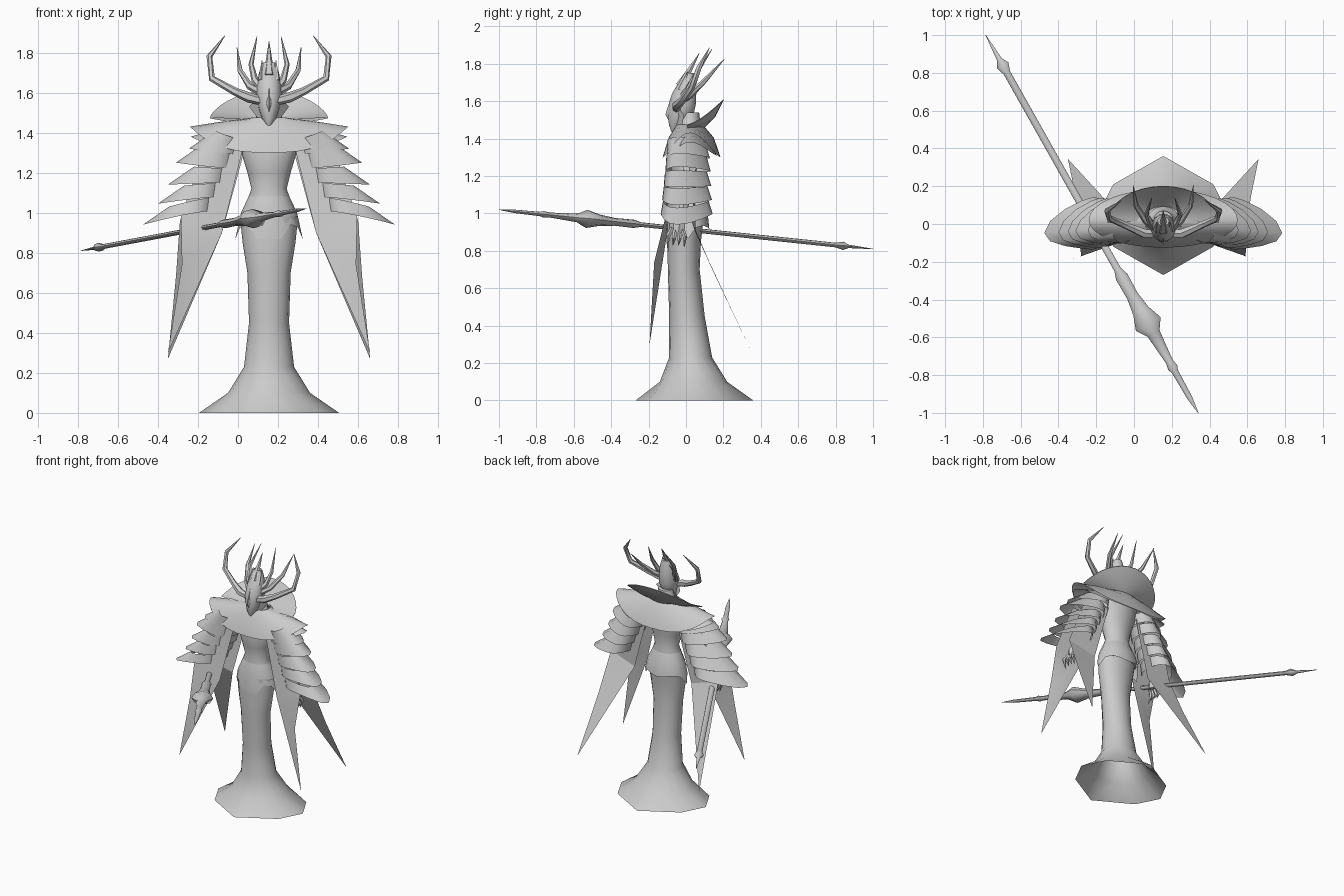
import bpy, bmesh, math
from mathutils import Vector

cube = bpy.data.objects.get("Cube")
if cube:
    bpy.data.objects.remove(cube)

stone = bpy.data.materials.new("stone_grey")
stone.use_nodes = True
GREY = (0.6, 0.6, 0.6, 1)
stone.diffuse_color = GREY
stone.node_tree.nodes["Principled BSDF"].inputs["Base Color"].default_value = GREY

CX = 0.155  # the figure stands off centre because of the spear


def make(name, verts, faces, angle=40):
    bm = bmesh.new()
    vs = [bm.verts.new(v) for v in verts]
    for f in faces:
        bm.faces.new([vs[i] for i in f])
    bmesh.ops.remove_doubles(bm, verts=bm.verts, dist=0.0005)
    bmesh.ops.recalc_face_normals(bm, faces=bm.faces)
    me = bpy.data.meshes.new(name)
    bm.to_mesh(me)
    bm.free()
    me.materials.append(stone)
    ob = bpy.data.objects.new(name, me)
    bpy.context.collection.objects.link(ob)
    bpy.ops.object.select_all(action='DESELECT')
    bpy.context.view_layer.objects.active = ob
    ob.select_set(True)
    bpy.ops.object.shade_smooth_by_angle(angle=math.radians(angle))


def loft(name, rings, closed=True, caps=False, angle=40):
    n = len(rings[0])
    verts = [p for r in rings for p in r]
    faces = [(k * n + i, k * n + (i + 1) % n, (k + 1) * n + (i + 1) % n, (k + 1) * n + i)
             for k in range(len(rings) - 1) for i in range(n if closed else n - 1)]
    if caps:
        faces += [tuple(range(n)), tuple(range(len(verts) - n, len(verts)))]
    make(name, verts, faces, angle)


def ring(z, rx, ry, cy=0.0, n=16):
    return [(CX + rx * math.sin(2 * math.pi * i / n), cy + ry * math.cos(2 * math.pi * i / n), z)
            for i in range(n)]


def tube(name, pts, radii, n=6, flat=1.0):
    """Tapered tube along a path; flat squashes it in its upright direction."""
    pts = [Vector(p) for p in pts]
    upright = abs((pts[-1] - pts[0]).normalized().z) > 0.7
    ref = Vector((0, 1, 0)) if upright else Vector((0, 0, 1))
    rings = []
    for i, p in enumerate(pts):
        d = (pts[min(i + 1, len(pts) - 1)] - pts[max(i - 1, 0)]).normalized()
        u = d.cross(ref).normalized()
        w = u.cross(d)
        r = max(radii[i], 0.0015)
        rings.append([p + u * r * math.cos(2 * math.pi * k / n) + w * r * flat * math.sin(2 * math.pi * k / n)
                      for k in range(n)])
    loft(name, rings, caps=True, angle=50)


# Skirt: open eight-cornered foot rising into a round column
corners = [Vector((CX + x, 0.045 + y, 0)) for x, y in
           ((0, .315), (.265, .165), (.35, 0), (.265, -.165), (0, -.315), (-.265, -.165), (-.35, 0), (-.265, .165))]
foot = []
for i in range(8):
    foot += [corners[i], (corners[i] + corners[(i + 1) % 8]) / 2]
skirt = [foot]
for z, rx, ry, cy in ((.1, .205, .18, .04), (.23, .125, .115, .025), (.45, .1, .095, .005),
                      (.7, .108, .085, -.012), (.85, .132, .09, -.01), (.98, .145, .095, 0)):
    skirt.append(ring(z, rx, ry, cy))
loft("skirt", skirt, angle=60)

# Torso and neck
loft("torso", [ring(*r) for r in (
    (.95, .148, .1, .005), (1.03, .12, .09, .005), (1.12, .088, .07, .005), (1.2, .108, .08, 0),
    (1.3, .138, .095, 0), (1.4, .15, .09, .02), (1.46, .07, .06, .02), (1.54, .05, .05, .02))], caps=True)

# Hip plates with a jagged hem
DROP = (-.01, .0, .01, .0, -.06, .0, .015, -.055, -.06)
hem = [(x + (x - CX) * (.08 if i in (4, 12) else 0), y, z + DROP[min(i, 16 - i)])
       for i, (x, y, z) in enumerate(ring(.925, .157, .113, .012))]
loft("hip_plates", [ring(1.08, .102, .08, .005), ring(1.0, .14, .106, .01), hem])


# Shoulder mantle: two overlapping layers, pointed at the sides
def mantle(name, zt, zs, zf, rx, front, back):
    top, mid, rim = [], [], []
    for i in range(32):
        a = 2 * math.pi * i / 32
        c, s = math.cos(a), math.sin(a)
        ry = back if s > 0 else front
        side = abs(c) ** 3
        top.append((CX + .085 * c, .02 + .07 * s, zt))
        mid.append((CX + .27 * c, .02 + ry * .78 * s, zt - .025 - .045 * (1 - side)))
        rim.append((CX + rx * c, .02 + ry * s, zf + (zs - zf) * side))
    loft(name, [top, mid, rim])


mantle("mantle_upper", 1.475, 1.43, 1.3, .395, .145, .165)
mantle("mantle_lower", 1.44, 1.38, 1.31, .39, .12, .145)

# Raised collar fanning behind the head, with a little thickness
upper = [[], [], []]
lower = [[], [], []]
for i in range(17):
    a = math.pi * i / 16
    c, s = math.cos(a), math.sin(a)
    for k, (x, y0, y, z, rise, thick) in enumerate((
            (.085, .02, .07, 1.465, .0, .01), (.19, .01, .135, 1.47, .06, .018), (.295, .005, .195, 1.475, .135, .004))):
        p = Vector((CX + x * c, y0 + y * s, z + rise * s ** 1.4))
        upper[k].append(p)
        lower[k].append(p + Vector((0, thick * .5 * s, -thick)))
loft("collar", upper + lower[::-1] + upper[:1], closed=False)


# Sleeve scales: almond sections drawn out to a point on the outside
def scale_ring(m, inner_x, out_x, zin, zout, ry, cy):
    pts = []
    for i in range(16):
        a = 2 * math.pi * i / 16
        c, s = math.cos(a), math.sin(a)
        mid = inner_x + .1
        x = mid + (.1 * c if c < 0 else (out_x - mid) * c ** 1.6)
        f = max(0, (x - inner_x) / (out_x - inner_x))
        pts.append((CX + m * x, cy + ry * s - .055 * f ** 2, zin + (zout - zin) * f ** 1.4))
    return pts


TIPS = ((.40, 1.32), (.465, 1.25), (.505, 1.14), (.555, 1.045), (.63, .94))
CLAW = ((-.075, .0), (-.045, .015), (-.015, .015), (.015, .005))

for m, side in ((1, "left"), (-1, "right")):
    def P(x, y, z):
        return (CX + m * x, y, z)

    for k, (tx, tz) in enumerate(TIPS):
        inx = .13 + .035 * k
        zin = 1.29 - .07 * k
        ry = .115 + .006 * k
        cy = .02 - .003 * k
        up = scale_ring(m, inx - .02, tx - .13, zin + .07, tz + .09, ry * .88, cy)
        low = scale_ring(m, inx, tx, zin, tz, ry, cy)
        loft(f"{side}_sleeve_scale_{k + 1}", [up, low], angle=50)

    # Long cloth blades
    front = ((.13, -.08, 1.32), (.33, -.07, 1.3), (.44, -.11, .98), (.435, -.17, .74),
             (.505, -.195, .3), (.235, -.1, .9))
    back = ((.12, .06, 1.32), (.33, .06, 1.3), (.445, .03, .96), (.465, .15, .68),
            (.505, .345, .27), (.235, .05, .9))
    for nm, pts in (("front", front), ("back", back)):
        make(f"{side}_{nm}_blade", [P(*p) for p in pts], [(0, 1, 2, 5), (5, 2, 3), (5, 3, 4)], 25)

    # Arm and clawed hand
    tube(f"{side}_arm", [P(.2, .02, 1.36), P(.31, .02, 1.17), P(.35, -.03, .97)], (.04, .036, .022))
    tube(f"{side}_palm", [P(.35, -.03, .98), P(.355, -.035, .94), P(.355, -.04, .9)], (.02, .036, .03))
    for k, (dy, dz) in enumerate(CLAW):
        tube(f"{side}_finger_{k + 1}",
             [P(.36, -.03 + dy * .6, .92), P(.385, -.02 + dy, .88 - dz), P(.365, -.025 + dy, .815 + dz)],
             (.012, .012, .001), 5)

    # Antlers, crown horns and cheek fins
    tube(f"{side}_antler",
         [P(.04, -.05, 1.56), P(.1, -.05, 1.575), P(.17, -.02, 1.605), P(.285, .03, 1.67),
          P(.298, .07, 1.78), P(.22, .125, 1.885)], (.022, .026, .02, .017, .015, .001))
    tube(f"{side}_outer_horn",
         [P(.04, -.03, 1.6), P(.095, .02, 1.63), P(.145, .1, 1.71), P(.16, .205, 1.825)],
         (.02, .018, .014, .001))
    tube(f"{side}_inner_horn",
         [P(.035, -.03, 1.62), P(.07, .01, 1.66), P(.09, .05, 1.74), P(.06, .14, 1.88)],
         (.02, .018, .013, .001))
    tube(f"{side}_crown_point", [P(.035, -.03, 1.66), P(.035, .01, 1.76)], (.02, .001), 5)
    make(f"{side}_cheek_fin", [P(.045, -.06, 1.58), P(.1, -.01, 1.53), P(.055, -.02, 1.47), P(.02, -.07, 1.47)],
         [(0, 1, 2, 3)])

# Head: narrow pointed face with a tall brow
loft("head", [ring(*r) for r in (
    (1.435, .008, .008, -.07), (1.47, .034, .035, -.055), (1.52, .052, .068, -.03), (1.58, .066, .072, -.02),
    (1.64, .06, .065, -.01), (1.7, .05, .045, .005), (1.75, .03, .025, .015))], caps=True)
tube("crown_spike", [(CX, -.03, 1.68), (CX, .01, 1.75), (CX, .07, 1.855)], (.03, .018, .001))
make("nose_ridge", [(CX, -.075, 1.64), (CX - .025, -.08, 1.56), (CX + .025, -.08, 1.56), (CX, -.11, 1.53),
                    (CX, -.08, 1.47)], [(0, 1, 3), (0, 3, 2), (1, 4, 3), (3, 4, 2)])

# Spear held in the right hand
butt, tip = Vector((-.785, 1.0, .81)), Vector((.34, -1.0, 1.02))
SPEAR = ((0, 0), (.065, .014), (.08, .034), (.1, .019), (.62, .019), (.64, .034), (.69, .032),
         (.73, .046), (.765, .075), (.79, .036), (.865, .02), (.88, .027), (.89, .018), (.96, .014), (1, 0))
tube("spear", [butt.lerp(tip, t) for t, r in SPEAR], [r for t, r in SPEAR], 8, .65)
